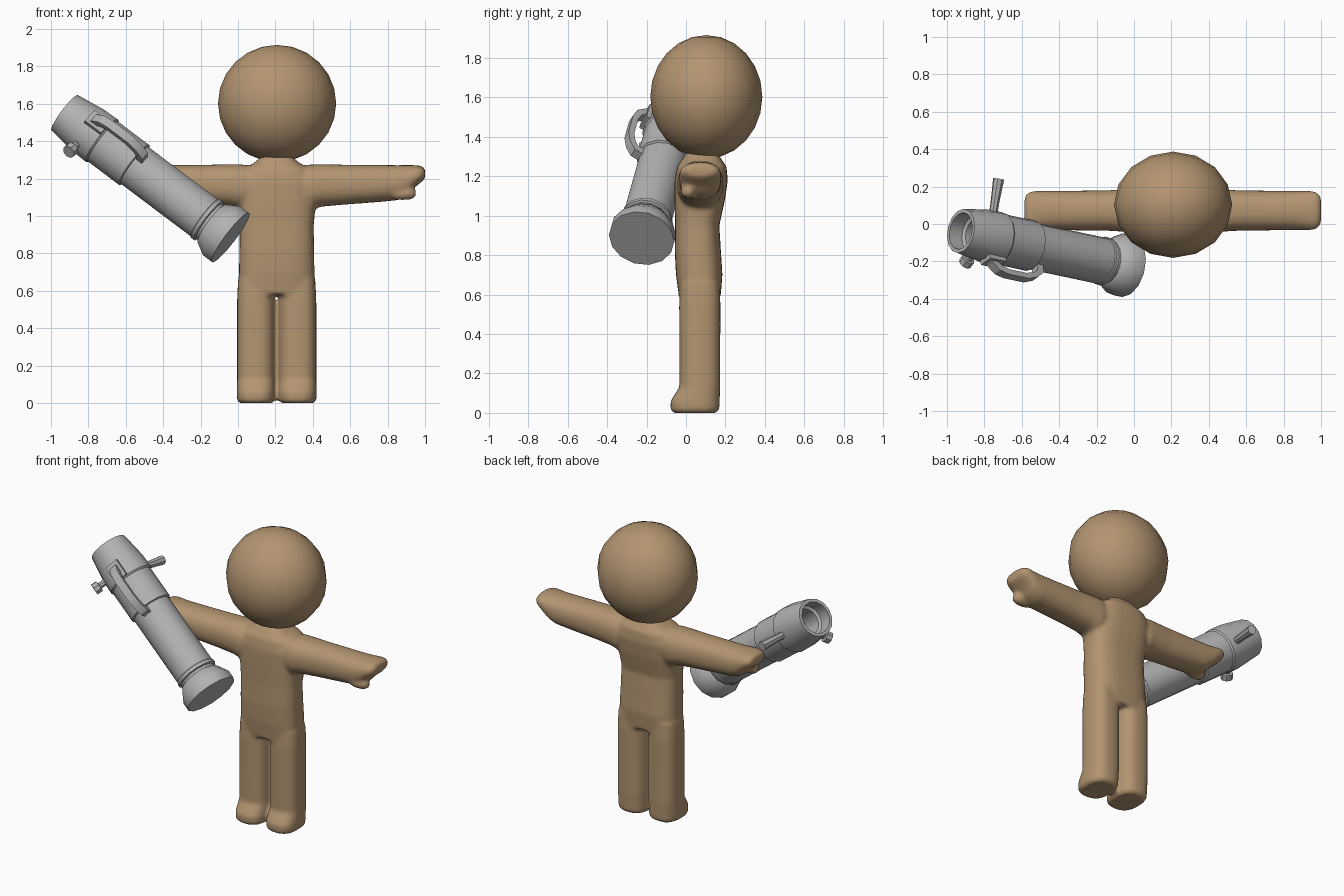
import bpy, bmesh, math
from mathutils import Vector, Matrix

if "Cube" in bpy.data.objects:
    bpy.data.objects.remove(bpy.data.objects["Cube"])


def material(name, rgb):
    m = bpy.data.materials.new(name)
    m.diffuse_color = (*rgb, 1)
    m.use_nodes = True
    m.node_tree.nodes["Principled BSDF"].inputs["Base Color"].default_value = m.diffuse_color
    return m


TAN = material("tan", (0.45, 0.30, 0.165))
GREY = material("grey", (0.45, 0.45, 0.45))


def loft(bm, rings):
    """Skin a list of equal-length rings and cap both ends."""
    rows = [[bm.verts.new(p) for p in ring] for ring in rings]
    n = len(rows[0])
    for a, b in zip(rows, rows[1:]):
        for i in range(n):
            j = (i + 1) % n
            bm.faces.new((a[i], a[j], b[j], b[i]))
    bm.faces.new(rows[0])
    bm.faces.new(rows[-1])


def finish(bm, name, mat, angle=None, matrix=None):
    bmesh.ops.recalc_face_normals(bm, faces=bm.faces)
    me = bpy.data.meshes.new(name)
    bm.to_mesh(me)
    bm.free()
    me.materials.append(mat)
    ob = bpy.data.objects.new(name, me)
    bpy.context.collection.objects.link(ob)
    if matrix:
        ob.matrix_world = matrix
    if angle:
        bpy.ops.object.select_all(action='DESELECT')
        ob.select_set(True)
        bpy.context.view_layer.objects.active = ob
        bpy.ops.object.shade_smooth_by_angle(angle=math.radians(angle))
    return ob


def oval(a, b, power=2.0, n=28):
    """Superellipse points in 2D."""
    pts = []
    for i in range(n):
        c, s = math.cos(math.tau * i / n), math.sin(math.tau * i / n)
        pts.append((a * math.copysign(abs(c) ** (2 / power), c),
                    b * math.copysign(abs(s) ** (2 / power), s)))
    return pts


CX = 0.207  # figure's centre line

# ---------------- figure body ----------------
bm = bmesh.new()

# torso: z, half width, centre y, half depth
torso = [(0.58, 0.205, 0.07, 0.105), (0.70, 0.202, 0.067, 0.118),
         (0.82, 0.2, 0.06, 0.117), (0.95, 0.198, 0.057, 0.112),
         (1.08, 0.21, 0.07, 0.128), (1.18, 0.215, 0.077, 0.135),
         (1.25, 0.18, 0.08, 0.125), (1.285, 0.12, 0.08, 0.10), (1.32, 0.08, 0.08, 0.08)]
loft(bm, [[(CX + x, cy + y, z) for x, y in oval(w, d, 2.8)] for z, w, cy, d in torso])

# legs with feet: z, half width, centre y, half depth
leg = [(0.0, 0.088, 0.045, 0.108), (0.015, 0.101, 0.045, 0.124), (0.06, 0.102, 0.046, 0.125),
       (0.09, 0.101, 0.056, 0.116), (0.13, 0.1, 0.07, 0.104), (0.35, 0.1, 0.07, 0.104),
       (0.55, 0.1, 0.07, 0.105), (0.66, 0.095, 0.07, 0.1)]
# arms with mitten hands: distance from centre line, bottom z, top z, half depth
arm = [(0.08, 1.06, 1.26, 0.10), (0.19, 1.035, 1.277, 0.118), (0.24, 1.05, 1.277, 0.115),
       (0.35, 1.06, 1.275, 0.108), (0.55, 1.075, 1.273, 0.106), (0.65, 1.085, 1.272, 0.106),
       (0.70, 1.11, 1.272, 0.106), (0.735, 1.15, 1.272, 0.106), (0.765, 1.175, 1.27, 0.1),
       (0.785, 1.19, 1.262, 0.085), (0.793, 1.205, 1.25, 0.065)]
thumb = [(0.62, 0.03), (0.66, 0.038), (0.71, 0.036), (0.735, 0.028), (0.745, 0.014)]
for s in (-1, 1):
    loft(bm, [[(CX + s * 0.112 + x, cy + y, z) for x, y in oval(w, d, 2.6)]
              for z, w, cy, d in leg])
    loft(bm, [[(CX + s * x, 0.072 + y, (lo + hi) / 2 + z) for y, z in oval(d, (hi - lo) / 2, 2.3)]
              for x, lo, hi, d in arm])
    loft(bm, [[(CX + s * x, 0.01 + y, 1.122 + z) for y, z in oval(r, r)] for x, r in thumb])

body = finish(bm, "body", TAN)
remesh = body.modifiers.new("blend", 'REMESH')
remesh.mode = 'VOXEL'
remesh.voxel_size = 0.012
remesh.use_smooth_shade = True
smooth = body.modifiers.new("soften", 'SMOOTH')
smooth.factor = 0.5
smooth.iterations = 6

# head
bm = bmesh.new()
bmesh.ops.create_uvsphere(bm, u_segments=16, v_segments=12, radius=1)
finish(bm, "head", TAN, 60,
       Matrix.Translation((0.209, 0.103, 1.602)) @ Matrix.Diagonal((0.316, 0.284, 0.313, 1)))

# ---------------- launcher tube ----------------
# local frame: z along the tube from the flared end, x to the front, y upwards
base = Vector((-0.04, -0.225, 0.885))
axis = (Vector((-0.927, -0.037, 1.553)) - base).normalized()
front = Vector((0, -1, 0))
front = (front - axis * front.dot(axis)).normalized()
up = axis.cross(front)
FRAME = Matrix.Translation(base) @ Matrix((front, up, axis)).transposed().to_4x4()


def around(degrees):
    """Frame turned about the tube so that local x points outwards."""
    return FRAME @ Matrix.Rotation(math.radians(degrees), 4, 'Z')


def lathe(name, profile, n, matrix):
    bm = bmesh.new()
    loft(bm, [[(r * math.cos(math.tau * i / n), r * math.sin(math.tau * i / n), z)
               for i in range(n)] for r, z in profile])
    return finish(bm, name, GREY, 35, matrix)


# flared end, barrel, sleeve, end bell and open bore
lathe("launcher_tube", [
    (0.168, 0.0), (0.168, 0.055), (0.128, 0.125), (0.119, 0.13), (0.119, 0.145),
    (0.131, 0.15), (0.131, 0.17), (0.126, 0.175), (0.126, 0.65), (0.137, 0.655),
    (0.137, 0.865), (0.145, 0.875), (0.143, 0.96), (0.12, 1.125),
    (0.1, 1.125), (0.1, 1.04), (0.083, 1.03), (0.083, 0.9)], 14, FRAME)

# carry handle: (position along tube, height) for outer and inner edges
outer = [(0.965, 0.12), (0.96, 0.165), (0.915, 0.208), (0.86, 0.222),
         (0.72, 0.222), (0.655, 0.2), (0.61, 0.165), (0.605, 0.115)]
inner = [(0.925, 0.12), (0.92, 0.155), (0.895, 0.178), (0.85, 0.191),
         (0.73, 0.191), (0.675, 0.174), (0.65, 0.155), (0.645, 0.115)]
bm = bmesh.new()
loft(bm, [[(h1, -0.025, t1), (h1, 0.025, t1), (h2, 0.025, t2), (h2, -0.025, t2)]
          for (t1, h1), (t2, h2) in zip(outer, inner)])
finish(bm, "carry_handle", GREY, 25, around(26))

# pad under the handle's rear foot
bm = bmesh.new()
bmesh.ops.create_cube(bm, size=1)
bmesh.ops.transform(bm, verts=bm.verts, matrix=Matrix.Translation((0.135, 0, 0.93))
                    @ Matrix.Diagonal((0.045, 0.085, 0.11, 1)))
finish(bm, "handle_pad", GREY, 25, around(26))

# pistol grip rod at the back and small knob below
outwards = Matrix.Translation((0, 0, 0.93)) @ Matrix.Rotation(math.pi / 2, 4, 'Y')
lathe("grip_rod", [(0.022, 0.11), (0.024, 0.2), (0.03, 0.315)], 8, around(178) @ outwards)
outwards = Matrix.Translation((0, 0, 0.955)) @ Matrix.Rotation(math.pi / 2, 4, 'Y')
lathe("knob", [(0.02, 0.11), (0.02, 0.175), (0.037, 0.177), (0.037, 0.215)], 8,
      around(-46) @ outwards)
